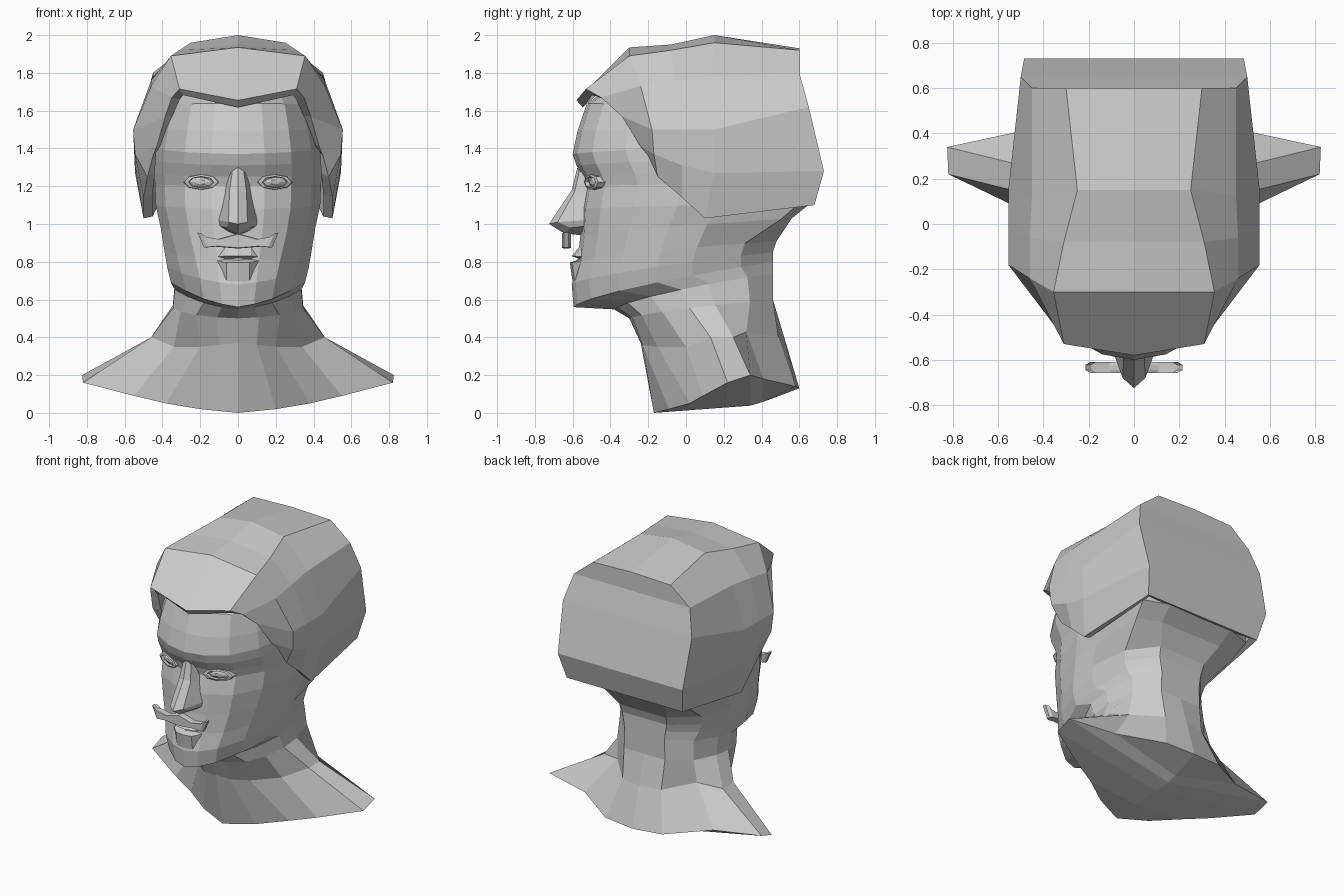
import bpy, bmesh, math


def build(name, rows, closed=False, caps=()):
    """Skin a grid of point rows for the x > 0 half, then mirror it."""
    bm = bmesh.new()
    grid = [[bm.verts.new(p) for p in row] for row in rows]
    for a, b in zip(grid, grid[1:]):
        n = len(a)
        for j in range(n if closed else n - 1):
            k = (j + 1) % n
            bm.faces.new((a[j], a[k], b[k], b[j]))
    for i in caps:
        bm.faces.new(grid[i])
    bmesh.ops.remove_doubles(bm, verts=bm.verts[:], dist=0.0005)
    bmesh.ops.mirror(bm, geom=bm.verts[:] + bm.edges[:] + bm.faces[:],
                     axis='X', merge_dist=0.001)
    bmesh.ops.remove_doubles(bm, verts=bm.verts[:], dist=0.0005)
    # drop any face lying inside on the symmetry plane
    inner = [f for f in bm.faces if all(abs(v.co.x) < 0.001 for v in f.verts)]
    bmesh.ops.delete(bm, geom=inner, context='FACES_ONLY')
    bmesh.ops.recalc_face_normals(bm, faces=bm.faces[:])
    mesh = bpy.data.meshes.new(name)
    bm.to_mesh(mesh)
    bm.free()
    obj = bpy.data.objects.new(name, mesh)
    bpy.context.collection.objects.link(obj)
    return obj


# Half cross-section of the head: (share of half width, share of depth)
SECTION = [(0, 0), (.32, .02), (.64, .085), (.88, .23), (1, .42),
           (1, .6), (.86, .84), (.46, 1), (0, 1)]


def ring(yf, zf, yb, zb, w, point=0):
    """Tilted section; point narrows the face, upper rings get a squarer back."""
    pts = []
    for i, (u, v) in enumerate(SECTION):
        if i < 4:
            u *= 1 - point * (1 - v / .42)
        if zf > .9 and i in (6, 7):
            u += .12
            v = min(1, v + .11)
        pts.append((u * w, yf + v * (yb - yf), zf + v ** .7 * (zb - zf)))
    return pts


# Head, neck and shoulders: one loft from the sagging underside to the skull
base = [(0, -.17, 0), (.2, -.09, .02), (.38, .02, .05), (.55, .09, .09), (.82, .22, .16),
        (.825, .34, .2), (.5, .41, .18), (.22, .58, .14), (0, .6, .13)]
spine = [(0, y, .075 * (y + .17) if y < .36 else .04 + .375 * (y - .36)) for _, y, _ in base]
collar = [(0, -.24, .37), (.1, -.23, .36), (.2, -.15, .35), (.34, 0, .35), (.46, .13, .4),
          (.46, .25, .4), (.31, .32, .43), (.15, .49, .4), (0, .52, .4)]
levels = [
    (-.30, .50, .46, .60, .345),         # throat
    (-.38, .548, .46, .74, .335, .2),    # under the jaw
    (-.595, .56, .46, .80, .355, .26),   # chin edge
    (-.605, .68, .46, .85, .375, .2),
    (-.575, .80, .48, .91, .39, .12),    # mouth
    (-.56, .93, .56, 1.03, .41, .03),
    (-.555, 1.08, .66, 1.11, .435),      # cheeks
    (-.53, 1.20, .66, 1.22, .44),        # eye sockets
    (-.545, 1.25, .65, 1.28, .445),
    (-.58, 1.31, .64, 1.36, .445),       # brow
    (-.60, 1.37, .62, 1.43, .44),
    (-.575, 1.49, .58, 1.52, .42),       # forehead
    (-.525, 1.64, .53, 1.62, .385),
    (-.36, 1.74, .45, 1.74, .30),
]
build("head_and_neck", [spine, base, collar] + [ring(*l) for l in levels], caps=(-1,))

# Hair: stations from forehead rim to the flat back, each running from crown to lower edge
rim = [(0, -.58, 1.655), (.31, -.53, 1.715), (.35, -.45, 1.67),
       (.385, -.34, 1.57), (.43, -.24, 1.41), (.45, -.2, 1.36)]
temple = [(0, -.30, 1.935), (.355, -.30, 1.89), (.46, -.24, 1.73),
          (.555, -.18, 1.5), (.545, -.17, 1.37), (.48, -.15, 1.25)]
middle = [(0, -.08, 1.95), (.31, -.08, 1.92), (.46, -.06, 1.76),
          (.555, -.02, 1.5), (.545, -.02, 1.31), (.5, -.02, 1.14)]
crown = [(0, .15, 2.0), (.25, .15, 1.96), (.45, .13, 1.78),
         (.555, .15, 1.5), (.545, .15, 1.27), (.5, .1, 1.03)]
behind = [(0, .6, 1.93), (.3, .6, 1.92), (.45, .6, 1.8),
          (.5, .65, 1.62), (.485, .73, 1.28), (.45, .68, 1.1)]
seam = [(0, y, z) for _, y, z in behind]
hair = build("hair", [rim, temple, middle, crown, behind, seam])
shell = hair.modifiers.new("thickness", 'SOLIDIFY')
shell.thickness = .05
shell.offset = -1

# Nose: ridge, edge and root, from bridge down to the base
build("nose", [
    [(0, -.575, 1.30), (.03, -.565, 1.28), (.06, -.51, 1.26)],
    [(0, -.605, 1.18), (.045, -.59, 1.17), (.08, -.5, 1.15)],
    [(0, -.725, 1.0), (.05, -.68, 1.01), (.105, -.53, 1.02)],
    [(0, -.645, .95), (.06, -.61, .98), (.1, -.53, .99)],
    [(0, -.55, .94), (.05, -.55, .96), (.09, -.52, .98)],
])

# Moustache: flat plate with chamfered edge
outline = [(0, .95), (.11, .92), (.19, .935), (.215, .955), (.18, .875), (.12, .88), (0, .87)]


def plate(y, s):
    return [(x * s, y, .91 + (z - .91) * s) for x, z in outline]


build("moustache", [plate(-.61, .9), plate(-.622, 1), plate(-.645, 1), plate(-.657, .9)],
      closed=True, caps=(0, -1))

# Lips
build("lips", [
    [(0, -.555, .89), (.07, -.545, .885), (.12, -.52, .86)],
    [(0, -.605, .83), (.07, -.59, .83), (.125, -.53, .825)],
    [(0, -.56, .815), (.07, -.555, .815), (.12, -.52, .82)],
    [(0, -.615, .795), (.06, -.605, .795), (.11, -.555, .805)],
    [(0, -.60, .69), (.06, -.59, .70), (.1, -.55, .74)],
])


# Eyes: almond lid rings stepping back to a shallow eyeball
def almond(scale, out):
    pts = []
    for i in range(8):
        a = math.tau * i / 8
        x = .195 + .09 * scale * math.cos(a)
        pts.append((x, -.57 + .42 * x - out, 1.222 + .04 * scale * math.sin(a)))
    return pts


build("eyes", [almond(1.05, -.03), almond(1, .015), almond(.75, .02),
               almond(.7, 0), almond(.3, .012)], closed=True, caps=(-1,))
